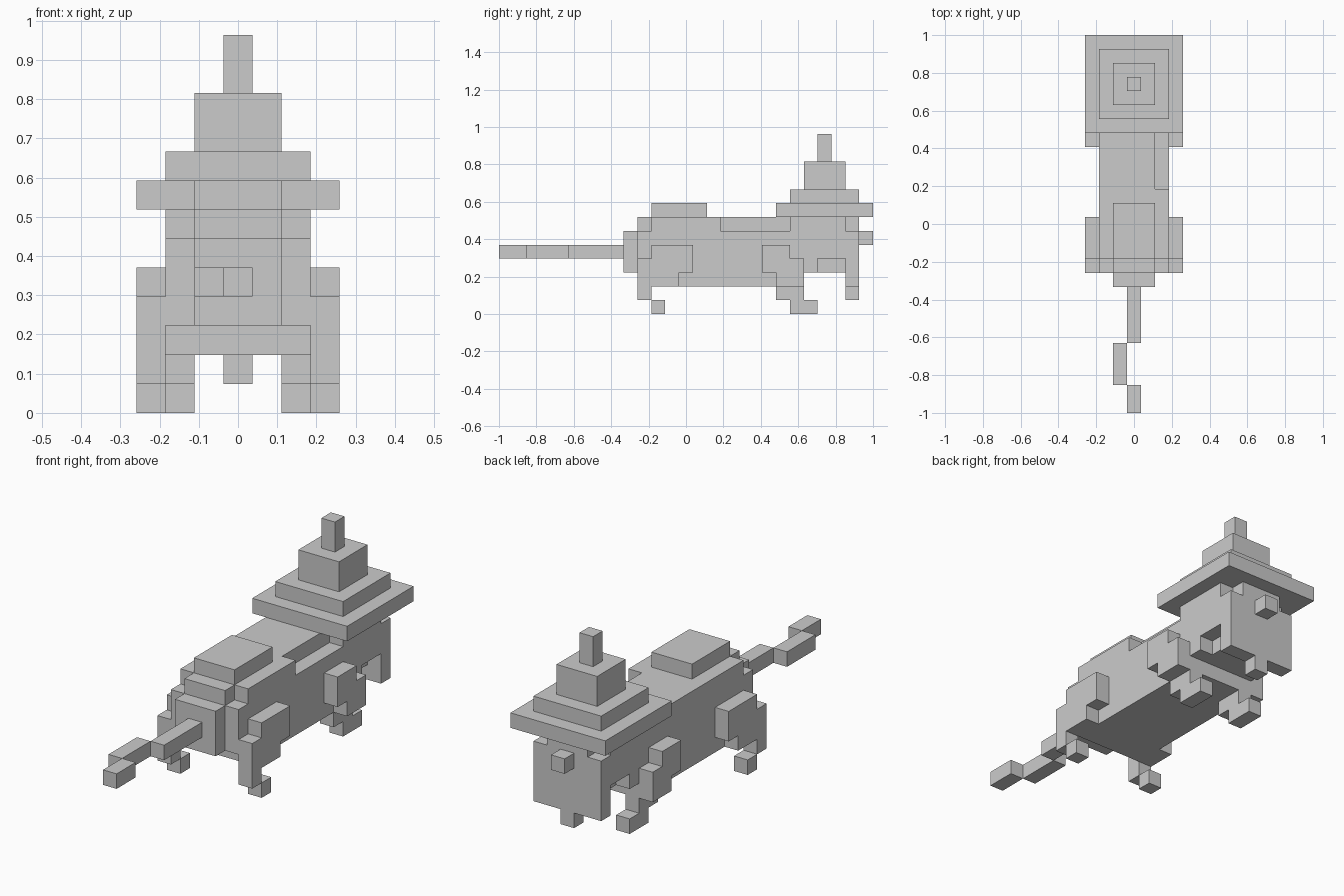
import bpy, bmesh, math
from mathutils import Vector
from itertools import product

if "Cube" in bpy.data.objects:
    bpy.data.objects.remove(bpy.data.objects["Cube"])

V = 2 / 27  # edge of one cube; the model is 27 cubes long


def cells(x0, x1, y0, y1, z0, z1):
    """Cubes filling a box given in cube units (x and y edges lie on halves)."""
    def span(a, b):
        return range(math.floor(a + 0.5), math.floor(b + 0.5))
    return set(product(span(x0, x1), span(y0, y1), range(z0, z1)))


def mid(half, y0, y1, z0, z1):
    return cells(-half, half, y0, y1, z0, z1)


def mirror(c):
    return c | {(-x, y, z) for x, y, z in c}


def build(name, filled):
    """Skin the outside of a set of cubes and merge its flat faces."""
    bm = bmesh.new()
    cache = {}

    def vert(p):
        key = tuple(round(2 * q) for q in p)
        if key not in cache:
            cache[key] = bm.verts.new(Vector(p) * V)
        return cache[key]

    for c in sorted(filled):
        for axis, sgn in product(range(3), (-1, 1)):
            n = list(c)
            n[axis] += sgn
            if tuple(n) in filled:
                continue
            u, w = (axis + 1) % 3, (axis + 2) % 3
            quad = []
            for a, b in ((-1, -1), (1, -1), (1, 1), (-1, 1))[::sgn]:
                p = [c[0], c[1], c[2] + 0.5]
                p[axis] += sgn * 0.5
                p[u] += a * 0.5
                p[w] += b * 0.5
                quad.append(vert(p))
            bm.faces.new(quad)
    bmesh.ops.dissolve_limit(bm, angle_limit=0.01, verts=bm.verts[:], edges=bm.edges[:])
    mesh = bpy.data.meshes.new(name)
    bm.to_mesh(mesh)
    bm.free()
    bpy.context.collection.objects.link(bpy.data.objects.new(name, mesh))


# Body and head: trunk, rump and chin, with corners carved away
body = mid(2.5, -3.5, 8.5, 3, 7) | mid(2.5, -2.5, 8.5, 2, 3)
body |= mid(2.5, 8.5, 12.5, 3, 7) | mid(2.5, 11.5, 12.5, 2, 3)
body |= mid(0.5, 11.5, 12.5, 1, 2)
body |= mid(1.5, -4.5, -3.5, 3, 6)
body -= mirror(cells(1.5, 2.5, -3.5, -2.5, 6, 7))
body -= mirror(cells(1.5, 2.5, 11.5, 12.5, 6, 7))
body -= mirror(cells(1.5, 2.5, 9.5, 11.5, 3, 4))
body -= cells(1.5, 2.5, 2.5, 7.5, 6, 7)
build("body", body)

# Raised patch on the back, and the nose
build("back_hump", mid(1.5, -2.5, 1.5, 7, 8))
build("nose", mid(0.5, 12.5, 13.5, 5, 6))

# Stepped pointed hat
hat = set()
for half, z0, z1 in ((3.5, 7, 8), (2.5, 8, 9), (1.5, 9, 11), (0.5, 11, 13)):
    hat |= mid(half, 10 - half, 10 + half, z0, z1)
build("hat", hat)

# Kinked tail
build("tail", mid(0.5, -8.5, -4.5, 4, 5) | cells(-1.5, -0.5, -11.5, -8.5, 4, 5)
      | mid(0.5, -13.5, -11.5, 4, 5))

# Legs, mirrored left and right
hind = cells(2.5, 3.5, -2.5, 0.5, 3, 5) | cells(2.5, 3.5, -3.5, -0.5, 2, 4)
hind |= cells(2.5, 3.5, -3.5, -2.5, 1, 2) | cells(2.5, 3.5, -2.5, -1.5, 0, 1)
fore = cells(2.5, 3.5, 5.5, 7.5, 3, 5) | cells(2.5, 3.5, 6.5, 8.5, 2, 4)
fore |= cells(1.5, 2.5, 6.5, 8.5, 1, 2) | cells(1.5, 2.5, 7.5, 9.5, 0, 1)
for name, leg in (("hind_leg", hind), ("fore_leg", fore)):
    build(name + "_right", leg)
    build(name + "_left", {(-x, y, z) for x, y, z in leg})
